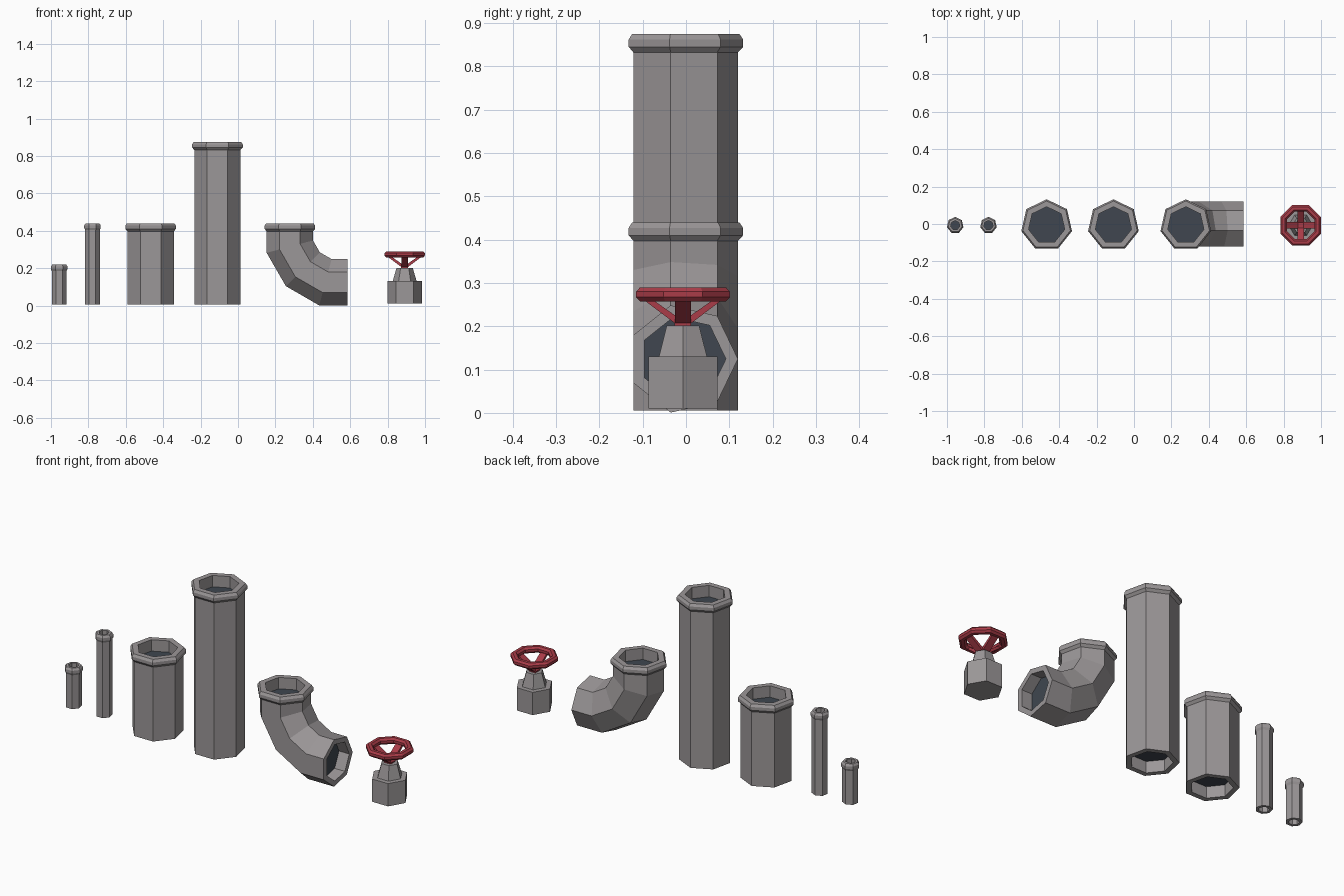
import bpy, bmesh
from math import sin, cos, pi, radians

if "Cube" in bpy.data.objects:
    bpy.data.objects.remove(bpy.data.objects["Cube"])

Y0 = -0.007  # common centre line of all parts


def material(name, rgb):
    m = bpy.data.materials.new(name)
    m.diffuse_color = (*rgb, 1)
    m.use_nodes = True
    m.node_tree.nodes["Principled BSDF"].inputs["Base Color"].default_value = m.diffuse_color
    return m


GREY = material("grey_metal", (0.33, 0.31, 0.315))
DARK = material("dark_inside", (0.05, 0.062, 0.08))
RED = material("red_paint", (0.40, 0.045, 0.065))


def finish(bm, name, mats):
    bmesh.ops.recalc_face_normals(bm, faces=bm.faces[:])
    me = bpy.data.meshes.new(name)
    bm.to_mesh(me)
    bm.free()
    for m in mats:
        me.materials.append(m)
    ob = bpy.data.objects.new(name, me)
    bpy.context.collection.objects.link(ob)
    return ob


def sweep(name, rings, sides, mats, start=90, closed=False):
    """Skin rings (x, z, radius, tilt in degrees, stretch); end caps use the last material."""
    bm = bmesh.new()
    loops = []
    for x, z, r, tilt, stretch in rings:
        t = radians(tilt)
        loop = []
        for i in range(sides):
            a = radians(start) + 2 * pi * i / sides
            u = r * cos(a) * stretch
            loop.append(bm.verts.new((x + u * cos(t), Y0 + r * sin(a), z + u * sin(t))))
        loops.append(loop)
    pairs = list(zip(loops, loops[1:]))
    if closed:
        pairs.append((loops[-1], loops[0]))
    for a, b in pairs:
        for i in range(sides):
            j = (i + 1) % sides
            bm.faces.new((a[i], a[j], b[j], b[i]))
    if not closed:
        for loop in (loops[0], loops[-1]):
            bm.faces.new(loop).material_index = len(mats) - 1
    return finish(bm, name, mats)


def collar(x, top, r, rim, hole, depth, k):
    """Rings of the flared mouth, from the body up and back down into the hole."""
    profile = [(r, -0.043 * k), (rim, -0.030 * k), (rim, -0.013 * k),
               (rim - 0.009 * k, 0), (hole, 0), (hole, -depth)]
    return [(x, top + dz, rr, 0, 1) for rr, dz in profile]


def straight_pipe(name, x, top, r, rim, hole, depth, k=1.0):
    z0 = 0.005
    rings = [(x, z0 + depth, hole, 0, 1), (x, z0, hole, 0, 1), (x, z0, r, 0, 1)]
    sweep(name, rings + collar(x, top, r, rim, hole, depth, k), 7, [GREY, DARK])


# Straight pipes
straight_pipe("small_pipe_short", -0.956, 0.22, 0.040, 0.0452, 0.025, 0.03, 0.85)
straight_pipe("small_pipe_long", -0.778, 0.44, 0.040, 0.0452, 0.025, 0.03, 0.85)
straight_pipe("large_pipe_short", -0.467, 0.44, 0.127, 0.139, 0.099, 0.06)
straight_pipe("large_pipe_long", -0.110, 0.875, 0.127, 0.139, 0.099, 0.06)

# Elbow pipe: three mitred 30 degree turns
R, HOLE, END, MID = 0.127, 0.099, 0.586, 0.1245
ex, ez = 0.277, 0.315
L = (ez - MID) / (sin(pi / 3) + sin(pi / 6))
miter = 1 / cos(radians(15))
bend = [(ex + L * (cos(pi / 3) + cos(pi / 6)), MID, R, 75, miter),
        (ex + L * cos(pi / 3), ez - L * sin(pi / 3), R, 45, miter),
        (ex, ez, R, 15, miter)]
outlet = [(END - 0.06, MID, HOLE, 90, 1), (END, MID, HOLE, 90, 1), (END, MID, R, 90, 1)]
sweep("elbow_pipe", outlet + bend + collar(ex, 0.44, R, 0.139, HOLE, 0.06, 1), 7, [GREY, DARK])

# Valve body: hexagonal base with tapered neck
VX = 0.891
sweep("valve_body", [(VX, z, r, 0, 1) for r, z in
                     ((0.092, 0.01), (0.092, 0.13), (0.064, 0.13), (0.043, 0.202))],
      6, [GREY], start=0)

# Handwheel rim: octagonal ring
rim = [(0.107, 0.257), (0.117, 0.267), (0.117, 0.280), (0.107, 0.290),
       (0.090, 0.290), (0.080, 0.280), (0.080, 0.267), (0.090, 0.257)]
sweep("handwheel_rim", [(VX, z, r, 0, 1) for r, z in rim], 8, [RED], start=22.5, closed=True)

# Handwheel hub
sweep("handwheel_hub", [(VX, z, 0.027, 0, 1) for z in (0.198, 0.212)], 4, [RED], start=45)

# Handwheel spokes: four slanted bars
bm = bmesh.new()
spoke = [(0.0, 0.207), (0.019, 0.207), (0.092, 0.262), (0.088, 0.274), (0.014, 0.222), (0.0, 0.222)]
for q in range(4):
    c, s = cos(q * pi / 2), sin(q * pi / 2)
    ends = [[bm.verts.new((VX + r * c - w * s, Y0 + r * s + w * c, z)) for r, z in spoke]
            for w in (-0.018, 0.018)]
    n = len(spoke)
    for e in ends:
        bm.faces.new(e)
    for i in range(n):
        j = (i + 1) % n
        bm.faces.new((ends[0][i], ends[0][j], ends[1][j], ends[1][i]))
finish(bm, "handwheel_spokes", [RED])
